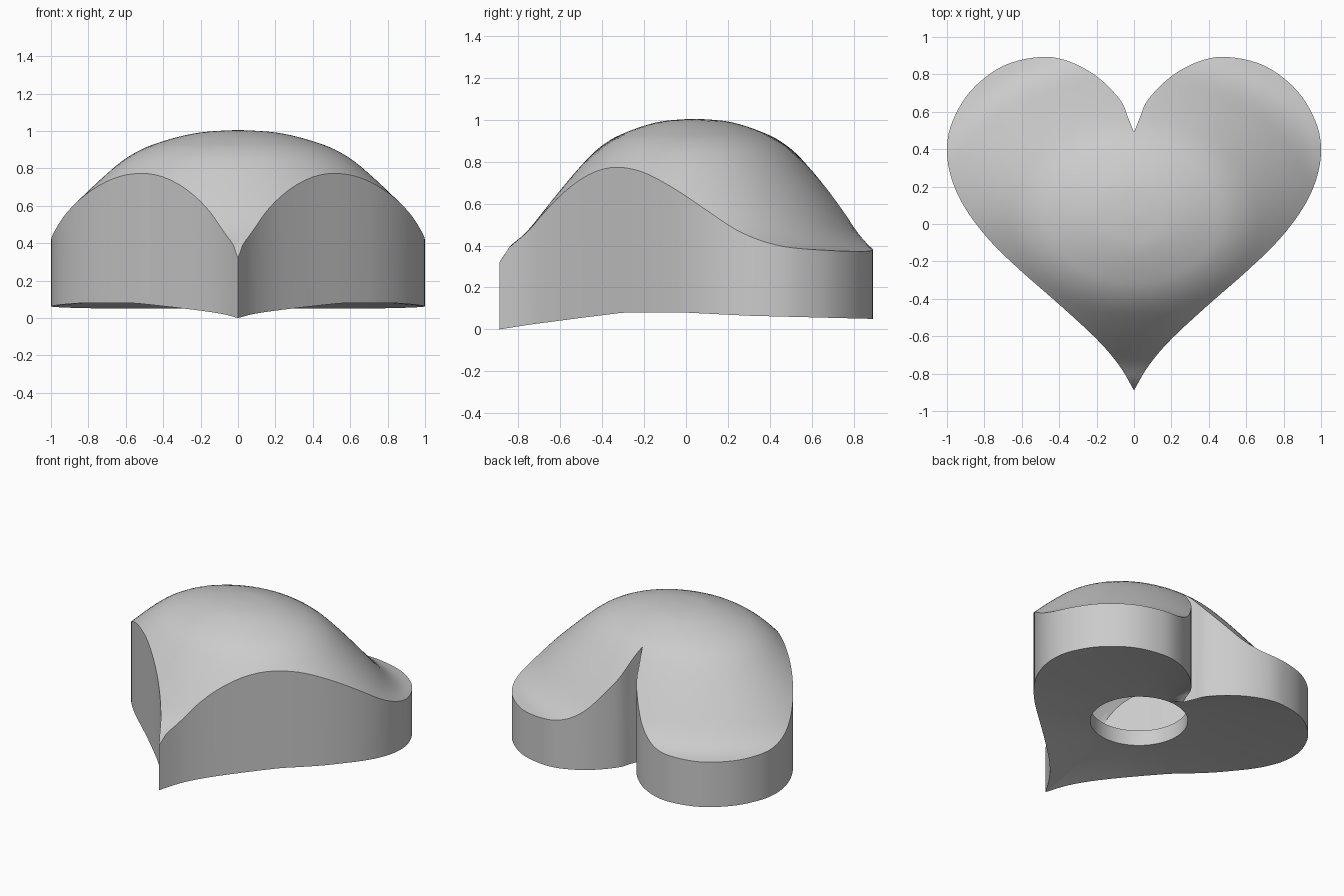
import bpy, bmesh, math
from mathutils import Vector

if "Cube" in bpy.data.objects:
    bpy.data.objects.remove(bpy.data.objects["Cube"])

CY, HOLE_R = 0.05, 0.315   # centre line of the rings, radius of the bottom opening

# right half of the heart outline, from notch to tip
HALF = [(0, .49), (.03, .565), (.075, .665), (.2, .79), (.35, .87), (.5, .893), (.7, .845),
        (.87, .715), (.97, .55), (1, .4), (.975, .24), (.9, .08), (.77, -.09), (.6, -.255),
        (.4, -.43), (.2, -.615), (.08, -.755), (0, -.89)]
# drop of the dome below its peak, by elliptical distance from the peak
DROP = [0, .004, .013, .033, .062, .1, .16, .245, .34, .44, .54, .605, .63, .64]


def spline(p0, p1, p2, p3, t):
    return 0.5 * (2 * p1 + (p2 - p0) * t + (2 * p0 - 5 * p1 + 4 * p2 - p3) * t * t
                  + (3 * p1 - p0 - 3 * p2 + p3) * t ** 3)


def around(pts, i):
    return [pts[max(0, min(len(pts) - 1, i + k))] for k in (-1, 0, 1, 2)]


def lerp_table(table, v):
    for (a, fa), (b, fb) in zip(table, table[1:]):
        if v <= b:
            return fa + (fb - fa) * max(0, v - a) / (b - a)
    return table[-1][1]


half = [Vector(p) for p in HALF]
right = [spline(*around(half, i), j / 5) for i in range(len(half) - 1) for j in range(5)]
right.append(half[-1])
outline = right + [Vector((-p.x, p.y)) for p in reversed(right[1:-1])]
centre = Vector((0, CY))
dirs = [(p - centre).normalized() for p in outline]
n = len(outline)


def top_z(x, y):
    r = min(12.99, 10 * math.hypot(x / 1.02, (y - .04) / .8))
    tip = max(0, -.84 - y) * 1.2
    return 1.005 - spline(*around(DROP, int(r)), r - int(r)) - tip


def bottom_edge_z(y):
    return lerp_table([(-.89, 0), (-.75, .022), (-.5, .055), (-.3, .08), (0, .08),
                       (.3, .065), (.89, .05)], y)


def floor_ring(t):
    ring = []
    for d, o in zip(dirs, outline):
        p = (centre + d * HOLE_R).lerp(o, t)
        ring.append((p.x, p.y, .115 + (bottom_edge_z(o.y) - .115) * t ** 1.3))
    return ring


def cavity_ring(s):
    # rounded hollow, kept inside the heart walls
    ring = []
    for d, o in zip(dirs, outline):
        ell = .98 / math.hypot(d.x / .92, d.y / .62)
        p = centre + d * min(ell, (o - centre).length * .9) * s
        q = (p.x / .92) ** 2 + ((p.y - CY) / .62) ** 2
        ring.append((p.x, p.y, .25 + .65 * math.sqrt(max(0, 1 - q))))
    return ring


# rings run over the dome, down the wall, in along the floor, through the opening and inside
steps = [i / 24 for i in range(1, 25)]
rings = []
for s in steps:
    pts = [centre + (o - centre) * s for o in outline]
    rings.append([(p.x, p.y, top_z(p.x, p.y)) for p in pts])
rings += [floor_ring(t / 8) for t in range(8, -1, -1)]
rings.append([(x, y, .225) for x, y, z in floor_ring(0)])
rings.append([(x, y, .225) for x, y, z in cavity_ring(1)])
rings += [cavity_ring(s) for s in reversed(steps)]

bm = bmesh.new()
loops = [[bm.verts.new(v) for v in r] for r in rings]
for a, b in zip(loops, loops[1:]):
    for i in range(n):
        j = (i + 1) % n
        bm.faces.new((a[i], b[i], b[j], a[j]))
for loop, z in ((loops[0], top_z(0, CY)), (loops[-1], .9)):
    pole = bm.verts.new((0, CY, z))
    for i in range(n):
        bm.faces.new((pole, loop[i], loop[(i + 1) % n]))
bmesh.ops.recalc_face_normals(bm, faces=bm.faces)

mesh = bpy.data.meshes.new("heart_shell")
bm.to_mesh(mesh)
bm.free()
obj = bpy.data.objects.new("heart_shell", mesh)
bpy.context.collection.objects.link(obj)

# single light grey material
mat = bpy.data.materials.new("light grey")
mat.diffuse_color = (.6, .6, .6, 1)
mat.use_nodes = True
mat.node_tree.nodes["Principled BSDF"].inputs["Base Color"].default_value = mat.diffuse_color
mesh.materials.append(mat)

bpy.context.view_layer.objects.active = obj
obj.select_set(True)
bpy.ops.object.shade_smooth_by_angle(angle=math.radians(35))
